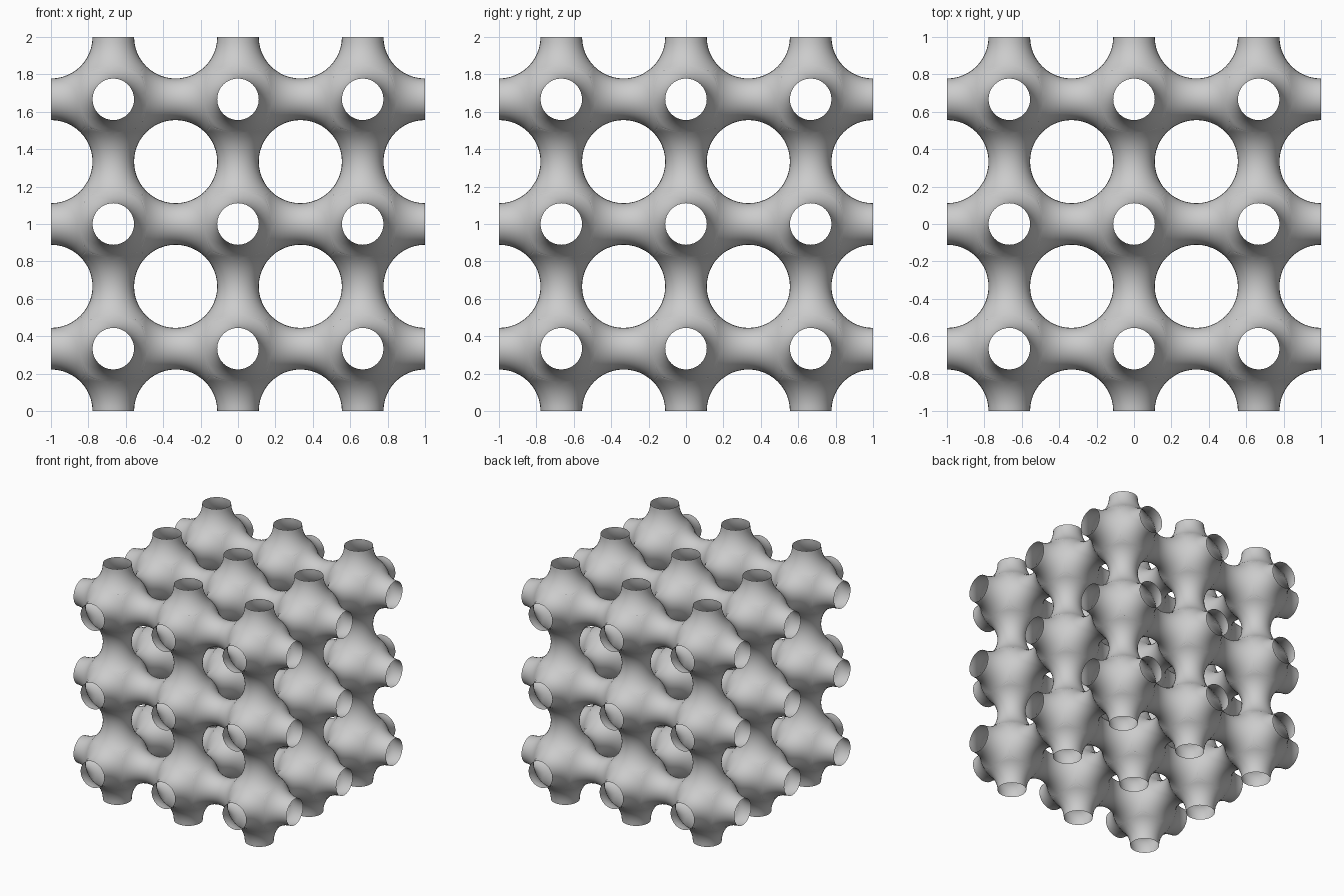
import bpy
import bmesh
from itertools import product
from math import sin, cos, pi, sqrt
from mathutils import Vector

default = bpy.data.objects.get("Cube")
if default:
    bpy.data.objects.remove(default, do_unlink=True)

HALF = 1 / 3             # half the cell size
FILLET = 2 / 9           # radius of the round openings between the tubes
BODY = sqrt(2) * HALF - FILLET   # radius of the round body at each node
QUARTER = 8              # segments per quarter turn
STEPS = 6                # segments along each flare
RINGS = 4                # rings in each corner patch

grey = bpy.data.materials.new("plain grey")
grey.use_nodes = True
grey.diffuse_color = (0.6, 0.6, 0.6, 1)
grey.node_tree.nodes["Principled BSDF"].inputs["Base Color"].default_value = (0.6, 0.6, 0.6, 1)

bm = bmesh.new()


def turn(p, k):
    """Cycle the axes of a point k times."""
    return Vector([p[(i - k) % 3] for i in range(3)])


def add_grid(rows):
    """Join rows of points with quads."""
    verts = [[bm.verts.new(p) for p in row] for row in rows]
    for a, b in zip(verts, verts[1:]):
        for i in range(len(a) - 1):
            bm.faces.new((a[i], a[i + 1], b[i + 1], b[i]))


# Six flared open necks, one along each axis direction
for k, side in product(range(3), (-1, 1)):
    rows = []
    for j in range(STEPS + 1):
        t = pi / 4 * j / STEPS
        along, radius = HALF - FILLET * sin(t), HALF - FILLET * cos(t)
        angles = [pi / 2 * i / QUARTER for i in range(4 * QUARTER + 1)]
        rows.append([turn((side * along, radius * cos(a), radius * sin(a)), k) for a in angles])
    add_grid(rows)

# Eight round corner patches between the necks
for signs in product((-1, 1), repeat=3):
    middle = Vector((1, 1, 1)).normalized()
    for k in range(3):
        angles = [pi / 2 * i / QUARTER for i in range(QUARTER + 1)]
        rim = [turn((1, cos(a), sin(a)), k).normalized() for a in angles]
        rows = []
        for j in range(RINGS + 1):
            ring = [middle.lerp(p, j / RINGS).normalized() * BODY for p in rim]
            rows.append([Vector([c * s for c, s in zip(p, signs)]) for p in ring])
        add_grid(rows)

# Weld the cell and point its faces outward
bmesh.ops.remove_doubles(bm, verts=bm.verts[:], dist=0.0002)
bmesh.ops.recalc_face_normals(bm, faces=bm.faces[:])
bm.normal_update()
if sum(f.normal.dot(f.calc_center_median()) for f in bm.faces) < 0:
    bmesh.ops.reverse_faces(bm, faces=bm.faces[:])
for f in bm.faces:
    f.smooth = True

mesh = bpy.data.meshes.new("lattice")
bm.to_mesh(mesh)
bm.free()
mesh.materials.append(grey)
lattice = bpy.data.objects.new("lattice", mesh)
lattice.location = (-2 * HALF, -2 * HALF, HALF)
bpy.context.collection.objects.link(lattice)

# Repeat the cell three times along every axis
for k, name in enumerate(("columns", "rows", "layers")):
    array = lattice.modifiers.new(name, "ARRAY")
    array.count = 3
    array.use_relative_offset = False
    array.use_constant_offset = True
    array.constant_offset_displace = turn((2 * HALF, 0, 0), k)
    array.use_merge_vertices = True
    array.merge_threshold = 0.0005
